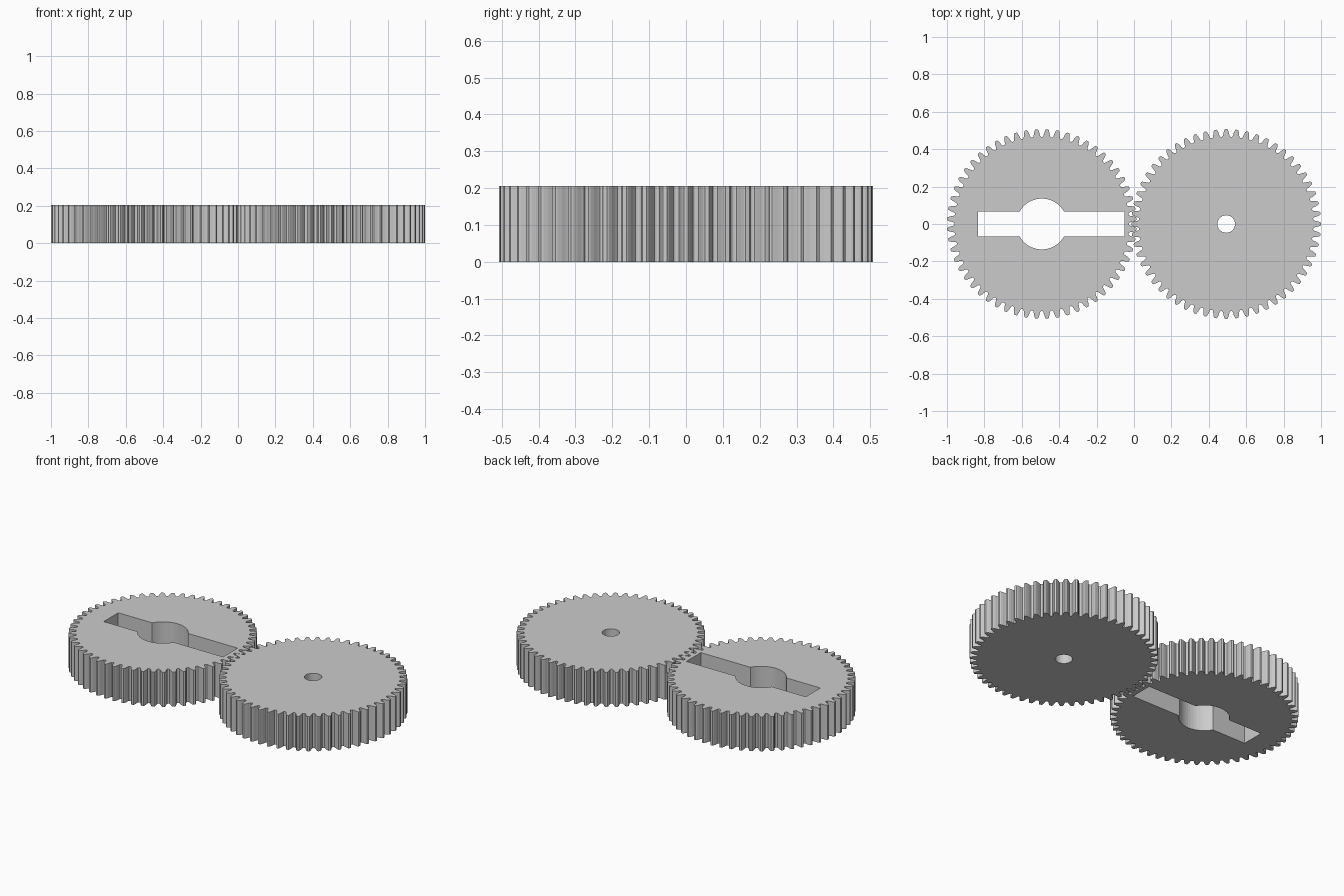
import bpy
from math import sin, cos, pi, asin

cube = bpy.data.objects.get("Cube")
if cube:
    bpy.data.objects.remove(cube, do_unlink=True)

HEIGHT = 0.205
TEETH = 56
CENTRE = 0.493
PITCH = 2 * pi / TEETH

# Half tooth: (fraction of one pitch from the tooth centre, radius)
HALF_TOOTH = [(0.10, 0.507), (0.17, 0.502), (0.25, 0.490),
              (0.30, 0.478), (0.36, 0.469), (0.45, 0.466)]

grey = bpy.data.materials.new("plain grey")
grey.use_nodes = True
colour = (0.6, 0.6, 0.6, 1)
grey.diffuse_color = colour
grey.node_tree.nodes["Principled BSDF"].inputs["Base Color"].default_value = colour


def polar(r, a):
    return (r * cos(a), r * sin(a))


def arc(r, start, end, steps):
    return [polar(r, start + (end - start) * i / steps) for i in range(steps + 1)]


def gear_outline(phase):
    tooth = [(-f, r) for f, r in reversed(HALF_TOOTH)] + HALF_TOOTH
    return [polar(r, (i + phase + f) * PITCH) for i in range(TEETH) for f, r in tooth]


def round_hole(r):
    return arc(r, 0, 2 * pi, 32)[:-1]


def slotted_hole(r, half_width, left, right):
    a = asin(half_width / r)
    return ([(right, -half_width), (right, half_width)]
            + arc(r, a, pi - a, 16)
            + [(left, half_width), (left, -half_width)]
            + arc(r, pi + a, 2 * pi - a, 16))


def make_gear(name, x, outlines):
    # Filled flat outlines with holes, extruded and turned into a mesh
    curve = bpy.data.curves.new(name + "_outline", "CURVE")
    curve.dimensions = "2D"
    curve.fill_mode = "BOTH"
    curve.extrude = HEIGHT / 2
    for points in outlines:
        spline = curve.splines.new("POLY")
        spline.points.add(len(points) - 1)
        for p, (px, py) in zip(spline.points, points):
            p.co = (px, py, 0, 1)
        spline.use_cyclic_u = True
    helper = bpy.data.objects.new(name + "_outline", curve)
    bpy.context.collection.objects.link(helper)
    bpy.context.view_layer.update()
    deps = bpy.context.evaluated_depsgraph_get()
    mesh = bpy.data.meshes.new_from_object(helper.evaluated_get(deps))
    bpy.data.objects.remove(helper, do_unlink=True)
    mesh.name = name
    mesh.materials.clear()
    mesh.materials.append(grey)
    mesh.shade_flat()
    gear = bpy.data.objects.new(name, mesh)
    gear.location = (x, 0, HEIGHT / 2)
    bpy.context.collection.objects.link(gear)


# Meshing pair: half a tooth out of phase
make_gear("slotted_gear", -CENTRE,
          [gear_outline(0.5), slotted_hole(0.136, 0.068, -0.341, 0.443)])
make_gear("round_bore_gear", CENTRE, [gear_outline(0), round_hole(0.047)])
